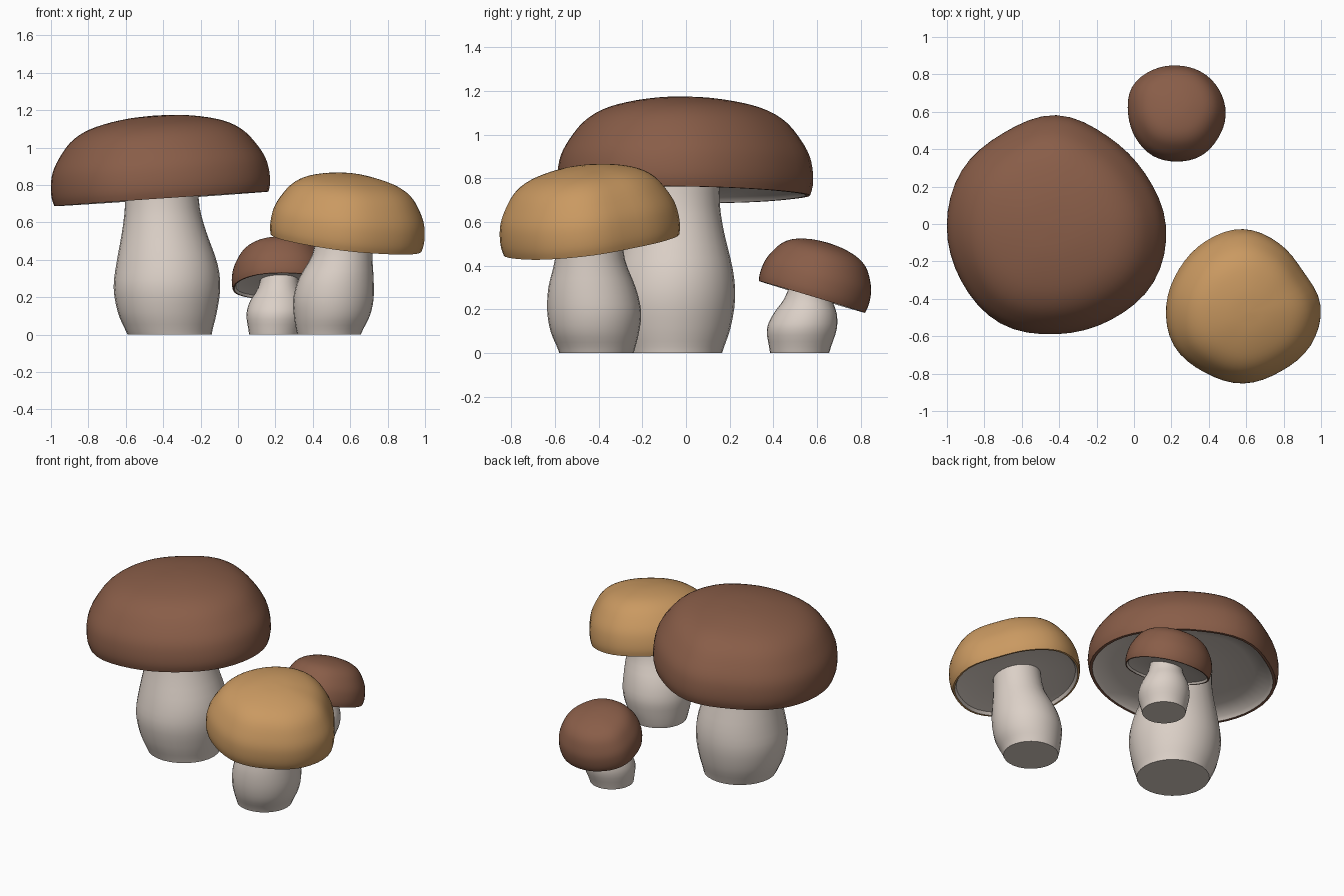
import bpy
import bmesh
from math import sin, cos, tau, radians
from mathutils import Vector

cube = bpy.data.objects.get("Cube")
if cube:
    bpy.data.objects.remove(cube, do_unlink=True)


def material(name, color):
    mat = bpy.data.materials.new(name)
    mat.use_nodes = True
    mat.diffuse_color = color
    node = mat.node_tree.nodes["Principled BSDF"]
    node.inputs["Base Color"].default_value = color
    node.inputs["Roughness"].default_value = 0.8
    return mat


BROWN = material("chestnut brown", (0.25, 0.11, 0.065, 1))
OCHRE = material("golden ochre", (0.59, 0.32, 0.12, 1))
CREAM = material("pale cream", (0.71, 0.63, 0.57, 1))


def spline(p, t):
    """Catmull-Rom blend of four points given as tuples."""
    return tuple(0.5 * (2 * b + (c - a) * t + (2 * a - 5 * b + 4 * c - d) * t * t
                        + (3 * b - a - 3 * c + d) * t ** 3)
                 for a, b, c, d in zip(*p))


def refine(points, steps):
    """Smooth open path through the points."""
    ext = [points[0]] + points + [points[-1]]
    path = [spline(ext[i:i + 4], s / steps)
            for i in range(len(points) - 1) for s in range(steps)]
    return path + [points[-1]]


def refine_loop(values, steps):
    """Smooth closed loop of radii."""
    n = len(values)
    return [spline([(values[(i + k) % n],) for k in (-1, 0, 1, 2)], s / steps)[0]
            for i in range(n) for s in range(steps)]


def skin(name, rings, mats, tags):
    """Bridge rings of points, close both ends, tag each band with a material."""
    bm = bmesh.new()
    loops = [[bm.verts.new(p) for p in ring] for ring in rings]
    n = len(loops[0])
    for low, high, tag in zip(loops, loops[1:], tags):
        for i in range(n):
            j = (i + 1) % n
            bm.faces.new((low[i], low[j], high[j], high[i])).material_index = tag
    bm.faces.new(loops[0][::-1]).material_index = tags[0]
    bm.faces.new(loops[-1]).material_index = tags[-1]
    bmesh.ops.recalc_face_normals(bm, faces=bm.faces)
    mesh = bpy.data.meshes.new(name)
    bm.to_mesh(mesh)
    bm.free()
    for mat in mats:
        mesh.materials.append(mat)
    obj = bpy.data.objects.new(name, mesh)
    bpy.context.collection.objects.link(obj)
    bpy.ops.object.select_all(action='DESELECT')
    obj.select_set(True)
    bpy.context.view_layer.objects.active = obj
    bpy.ops.object.shade_smooth_by_angle(angle=radians(40))
    return obj


# Cap section: (share of radius, share of height)
DOME = [(0.98, 0), (1, 0.1), (1, 0.24), (0.975, 0.4), (0.91, 0.56), (0.8, 0.74),
        (0.66, 0.86), (0.48, 0.935), (0.25, 0.985), (0.02, 1)]
GILLS = [(0.12, 0.12), (0.4, 0.12), (0.75, 0.1), (0.92, 0.05), (0.95, 0.0)]


def cap(name, centre, slope, height, radii, mat):
    """Dome with a wavy outline, tilted so its rim follows the slope."""
    tilt = Vector((0, 0, 1)).rotation_difference(Vector((-slope[0], -slope[1], 1)))
    outline = refine_loop(radii, 4)
    section = GILLS + refine(DOME, 3)
    rings = []
    for share, h in section:
        ring = []
        for i, r in enumerate(outline):
            a = tau * i / len(outline)
            local = Vector((r * share * cos(a), r * share * sin(a), h * height))
            ring.append(Vector(centre) + tilt @ local)
        rings.append(ring)
    under = len(GILLS) - 1
    tags = [1 if i < under else 0 for i in range(len(section) - 1)]
    skin(name, rings, [mat, CREAM], tags)


def stem(name, stations):
    """Bulbous stalk through stations of (height, x, y, radius)."""
    rings = []
    for z, x, y, r in refine(stations, 3):
        rings.append([(x + r * cos(tau * i / 28), y + r * sin(tau * i / 28), z)
                      for i in range(28)])
    skin(name, rings, [CREAM], [0] * (len(rings) - 1))


# Large mushroom
cap("large_cap", (-0.41, -0.01, 0.725), (0.068, -0.005), 0.447,
    [0.585, 0.55, 0.55, 0.59, 0.57, 0.585, 0.585, 0.587, 0.6, 0.578, 0.58, 0.6], BROWN)
stem("large_stem", [(0, -0.365, -0.06, 0.225), (0.03, -0.37, -0.06, 0.235),
                    (0.12, -0.378, -0.06, 0.265), (0.25, -0.38, -0.06, 0.285),
                    (0.38, -0.38, -0.055, 0.27), (0.55, -0.395, -0.05, 0.225),
                    (0.68, -0.405, -0.045, 0.2), (0.82, -0.41, -0.04, 0.195)])

# Medium mushroom
cap("medium_cap", (0.575, -0.43, 0.495), (-0.12, 0.12), 0.365,
    [0.415, 0.37, 0.385, 0.41, 0.4, 0.395, 0.41, 0.425, 0.41, 0.415, 0.405, 0.42], OCHRE)
stem("medium_stem", [(0, 0.487, -0.41, 0.17), (0.03, 0.49, -0.411, 0.18),
                     (0.1, 0.502, -0.417, 0.203), (0.19, 0.51, -0.42, 0.215),
                     (0.3, 0.525, -0.43, 0.2), (0.43, 0.558, -0.44, 0.16),
                     (0.58, 0.575, -0.445, 0.148)])

# Small mushroom
cap("small_cap", (0.23, 0.575, 0.258), (0.01, -0.3), 0.258,
    [0.26, 0.26, 0.26, 0.26, 0.27, 0.28, 0.26, 0.255, 0.26, 0.257, 0.26, 0.255], BROWN)
stem("small_stem", [(0, 0.195, 0.52, 0.135), (0.03, 0.197, 0.522, 0.142),
                    (0.11, 0.205, 0.53, 0.16), (0.18, 0.21, 0.545, 0.145),
                    (0.25, 0.217, 0.56, 0.11), (0.34, 0.225, 0.58, 0.095)])
